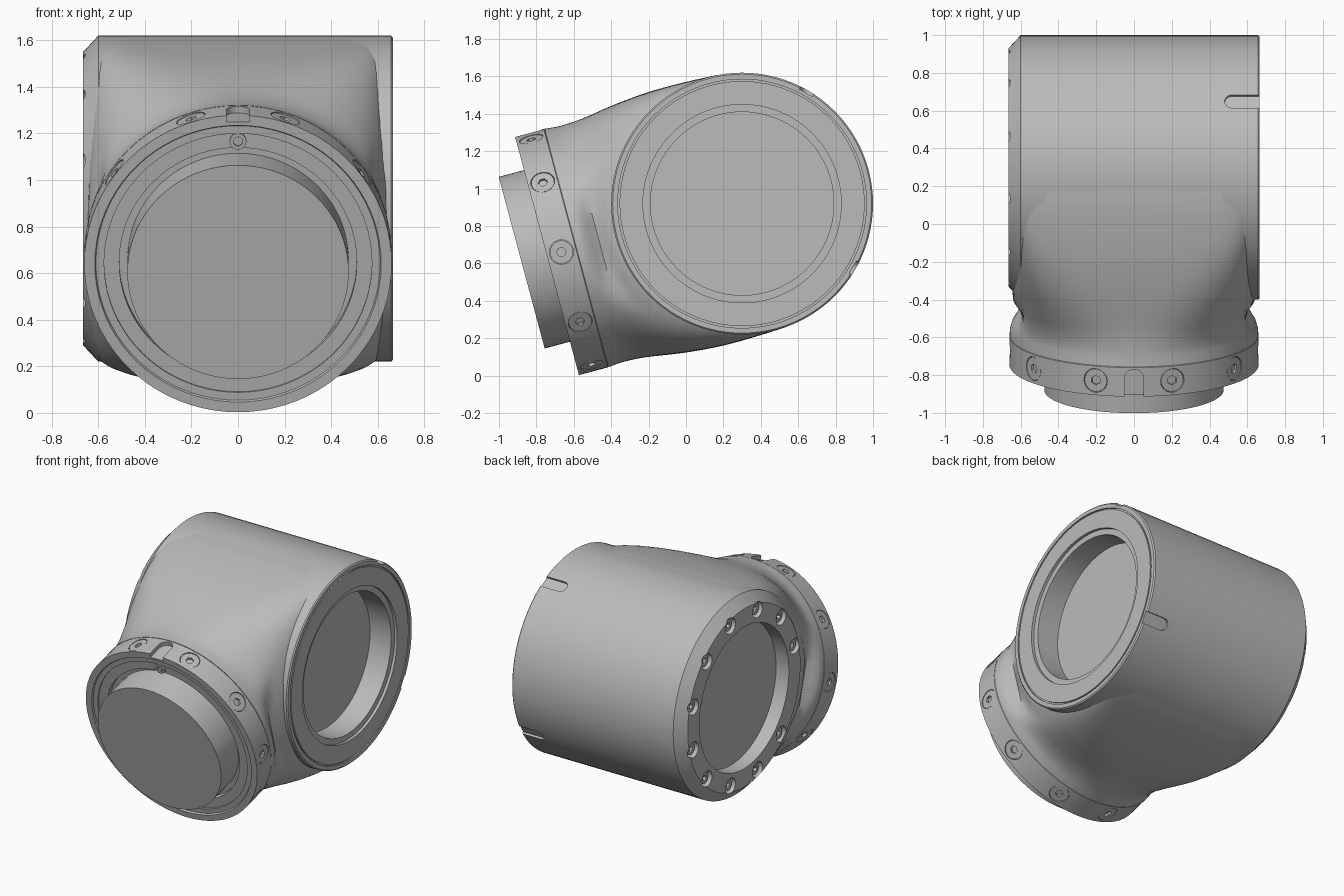
import bpy, bmesh
from math import sin, cos, pi, radians, hypot
from mathutils import Matrix

if "Cube" in bpy.data.objects:
    bpy.data.objects.remove(bpy.data.objects["Cube"])

GREY = (0.5, 0.5, 0.5, 1)
metal = bpy.data.materials.new("machined_grey")
metal.use_nodes = True
metal.diffuse_color = GREY
metal.node_tree.nodes["Principled BSDF"].inputs["Base Color"].default_value = GREY

# Local frames: z runs along the barrel axis and along the tilted neck axis
CENTRE = Matrix.Translation((0, 0.30, 0.92))
BARREL = CENTRE @ Matrix.Rotation(pi / 2, 4, 'Y')
NECK = CENTRE @ Matrix.Rotation(radians(105), 4, 'X')


def axial(base, angle, dist, height):
    return base @ Matrix.Rotation(radians(angle), 4, 'Z') @ Matrix.Translation((dist, 0, height))


def radial(base, angle, dist, height):
    """Frame whose z points away from the axis of base."""
    return axial(base, angle, dist, height) @ Matrix.Rotation(pi / 2, 4, 'Y')


def loft(bm, rings, frame):
    """Skin a list of closed rings and cap both ends."""
    loops = [[bm.verts.new(frame @ Matrix.Translation(p).translation) for p in ring] for ring in rings]
    n = len(loops[0])
    for low, high in zip(loops, loops[1:]):
        for i in range(n):
            j = (i + 1) % n
            bm.faces.new((low[i], low[j], high[j], high[i]))
    bm.faces.new(loops[0][::-1])
    bm.faces.new(loops[-1])


def prism(bm, outline, depth, frame):
    loft(bm, [[(x, y, z) for x, y in outline] for z in (0, depth)], frame)


def circle(r, n=24):
    return [(r * cos(2 * pi * i / n), r * sin(2 * pi * i / n)) for i in range(n)]


def slot(r, length):
    arc = [radians(-90 + 15 * i) for i in range(13)]
    return [(r * cos(a), r * sin(a)) for a in arc] + [(-length, r), (-length, -r)]


def lathe(bm, profile, frame, n=80):
    loft(bm, [[(x, y, z) for x, y in circle(r, n)] for r, z in profile], frame)


def make(name, bm):
    bmesh.ops.recalc_face_normals(bm, faces=bm.faces)
    mesh = bpy.data.meshes.new(name)
    bm.to_mesh(mesh)
    bm.free()
    mesh.materials.append(metal)
    ob = bpy.data.objects.new(name, mesh)
    bpy.context.collection.objects.link(ob)
    return ob


def cut(ob, bm):
    """Subtract the prisms in bm and bake the result."""
    cutter = make("cutter", bm)
    cutter.hide_render = True
    mod = ob.modifiers.new("cut", 'BOOLEAN')
    mod.operation = 'DIFFERENCE'
    mod.solver = 'EXACT'
    mod.object = cutter
    dg = bpy.context.evaluated_depsgraph_get()
    mesh = bpy.data.meshes.new_from_object(ob.evaluated_get(dg))
    ob.modifiers.clear()
    ob.data = mesh
    bpy.data.objects.remove(cutter)


barrel_bolts = [285 + 30 * k for k in range(1, 12)]   # none on the neck side
flange_bolts = [36 * k for k in range(10)]

# Barrel: turned body with a recess in each end
bm = bmesh.new()
lathe(bm, [(0.50, -0.565), (0.50, -0.665), (0.63, -0.665), (0.70, -0.60),
           (0.70, 0.657), (0.692, 0.665), (0.665, 0.665), (0.665, 0.655),
           (0.655, 0.655), (0.655, 0.665), (0.53, 0.665), (0.53, 0.645),
           (0.49, 0.645), (0.49, 0.48)], BARREL, 96)
barrel = make("barrel", bm)
bm = bmesh.new()
for a in barrel_bolts:
    prism(bm, circle(0.055), 0.10, axial(BARREL, a, 0.585, -0.71))
for a in (150, 60):
    prism(bm, slot(0.04, 0.3), 0.1, radial(BARREL, a, 0.683, 0.52))
cut(barrel, bm)


# Neck: squarish at the barrel, round at the flange, pinched around the barrel rim
def smooth(v):
    v = min(max(v, 0), 1)
    return v * v * (3 - 2 * v)


def neck_point(x, y, height, depth, squareness):
    px = abs(x) ** (2 / squareness) * 0.66
    py = abs(y) ** (2 / squareness) * depth
    pinch = 0.066 * smooth((hypot(height, py) - 0.69) / 0.1)
    flare = 0.13 * smooth((height - 0.79) / 0.13)
    limit = 0.658 - pinch + flare
    px /= (1 + (px / limit) ** 30) ** (1 / 30)
    return (px if x > 0 else -px, py if y > 0 else -py, height)


sections = [(-0.2, 0.662, 12), (-0.05, 0.699, 12), (0.08, 0.705, 11), (0.2, 0.708, 8.5),
            (0.3, 0.707, 6.5), (0.4, 0.701, 5), (0.5, 0.691, 3.9), (0.58, 0.68, 3.2),
            (0.66, 0.667, 2.65), (0.71, 0.66, 2.4), (0.75, 0.656, 2.2), (0.79, 0.654, 2.1),
            (0.83, 0.653, 2), (0.86, 0.654, 2), (0.89, 0.657, 2), (0.917, 0.66, 2)]
bm = bmesh.new()
loft(bm, [[neck_point(x, y, *s) for x, y in circle(1, 144)] for s in sections], NECK)
neck = make("neck", bm)
bm = bmesh.new()
prism(bm, circle(0.66, 64), 0.4, axial(BARREL, 0, 0, 0.42))
prism(bm, circle(0.66, 64), 0.4, axial(BARREL, 0, 0, -0.92))
cut(neck, bm)

# Flange with stepped face and central plug
bm = bmesh.new()
lathe(bm, [(0.655, 0.917), (0.66, 0.921), (0.66, 1.08), (0.615, 1.08), (0.61, 1.068),
           (0.575, 1.068), (0.575, 1.058), (0.51, 1.058), (0.51, 1.02),
           (0.475, 1.02), (0.475, 1.22)], NECK)
flange = make("flange", bm)
bm = bmesh.new()
for a in flange_bolts:
    prism(bm, circle(0.065), 0.1, radial(NECK, a, 0.64, 1.0))
prism(bm, slot(0.05, 0.3), 0.1, radial(NECK, 90, 0.63, 0.98))
cut(flange, bm)

# Small drilled boss on the flange face
bm = bmesh.new()
prism(bm, circle(0.036), 0.02, axial(NECK, 90, 0.54, 1.05))
boss = make("index_boss", bm)
bm = bmesh.new()
prism(bm, circle(0.02), 0.05, axial(NECK, 90, 0.54, 1.06))
cut(boss, bm)

# Socket-head bolts in the flange rim and the barrel end
heads, sockets = bmesh.new(), bmesh.new()
for a in flange_bolts:
    prism(heads, circle(0.062), 0.022, radial(NECK, a, 0.633, 1.0))
    prism(sockets, circle(0.026, 6), 0.1, radial(NECK, a, 0.638, 1.0))
for a in barrel_bolts:
    prism(heads, circle(0.04), 0.045, axial(BARREL, a, 0.585, -0.645))
    prism(sockets, circle(0.02, 6), 0.1, axial(BARREL, a, 0.585, -0.72))
bolts = make("bolt_heads", heads)
cut(bolts, sockets)

# Smooth the curved walls, keep machined edges crisp
bpy.ops.object.select_all(action='DESELECT')
for ob in (barrel, neck, flange, boss, bolts):
    ob.select_set(True)
bpy.context.view_layer.objects.active = barrel
bpy.ops.object.shade_smooth_by_angle(angle=radians(35))
